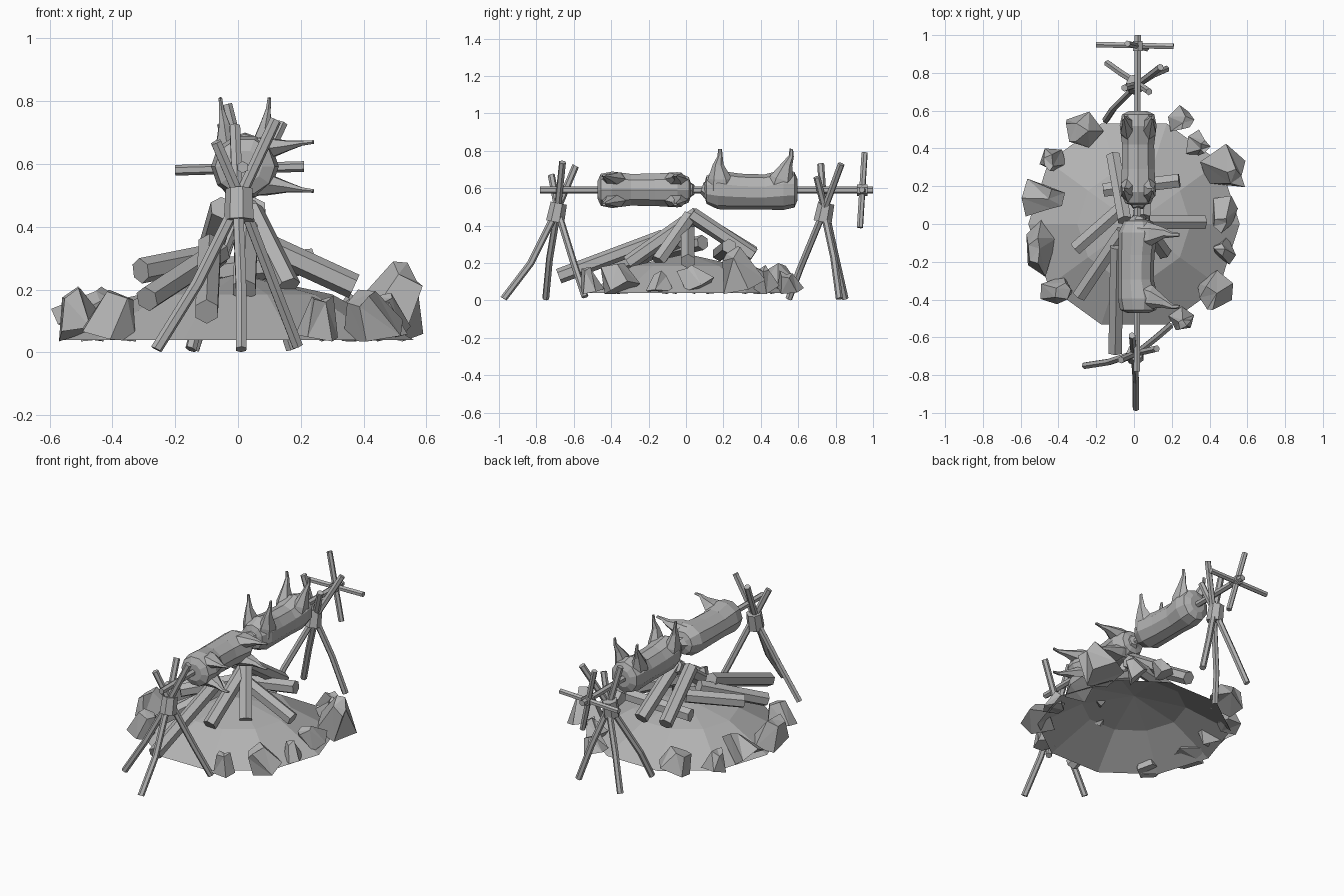
import bpy, bmesh, math, random
from mathutils import Euler, Vector

if "Cube" in bpy.data.objects:
    bpy.data.objects.remove(bpy.data.objects["Cube"], do_unlink=True)

grey = bpy.data.materials.new("plain grey")
grey.use_nodes = True
colour = (0.45, 0.45, 0.45, 1)
grey.diffuse_color = colour
grey.node_tree.nodes["Principled BSDF"].inputs["Base Color"].default_value = colour


def finish(name, bm):
    bmesh.ops.recalc_face_normals(bm, faces=bm.faces)
    mesh = bpy.data.meshes.new(name)
    bm.to_mesh(mesh)
    bm.free()
    mesh.materials.append(grey)
    obj = bpy.data.objects.new(name, mesh)
    bpy.context.collection.objects.link(obj)


def loft(name, points, radii, sides=6, up=(0, 0, 1), squash=1.0):
    """Faceted tube through points; squash scales the width across 'up'."""
    points = [Vector(p) for p in points]
    axis = (points[-1] - points[0]).normalized()
    side = axis.cross(Vector(up))
    if side.length < 0.1:
        side = axis.cross(Vector((1, 0, 0)))
    side.normalize()
    top = side.cross(axis)
    bm = bmesh.new()
    rings = []
    for p, r in zip(points, radii):
        ring = []
        for i in range(sides):
            a = math.tau * (i + 0.5) / sides
            ring.append(bm.verts.new(p + side * (math.cos(a) * r * squash) + top * (math.sin(a) * r)))
        rings.append(ring)
    for a, b in zip(rings, rings[1:]):
        for i in range(sides):
            j = (i + 1) % sides
            bm.faces.new((a[i], a[j], b[j], b[i]))
    bm.faces.new(rings[0])
    bm.faces.new(rings[-1])
    finish(name, bm)


def stick(name, points, radius=0.019, sides=6):
    loft(name, points, [radius] * len(points), sides)


# Hollow ash mound, open below
bm = bmesh.new()
rings = []
for radius, z in ((0.56, 0.04), (0.3, 0.185)):
    rings.append([bm.verts.new((radius * math.cos(math.tau * i / 10),
                                radius * math.sin(math.tau * i / 10), z))
                  for i in range(10)])
peak = bm.verts.new((0, 0, 0.25))
for i in range(10):
    j = (i + 1) % 10
    bm.faces.new((rings[0][i], rings[0][j], rings[1][j], rings[1][i]))
    bm.faces.new((rings[1][i], rings[1][j], peak))
finish("ash_mound", bm)


def stone(x, y, half_x, half_y, height):
    """Angular boulder fitted into a box that stands on the rim."""
    bm = bmesh.new()
    bmesh.ops.create_cone(bm, cap_ends=True, segments=5, radius1=1.0, radius2=0.5, depth=1.5)
    spin = Euler([random.uniform(-0.6, 0.6), random.uniform(-0.6, 0.6), random.uniform(0, 6)])
    for v in bm.verts:
        v.co += Vector([random.uniform(-0.2, 0.2) for _ in range(3)])
        v.co.rotate(spin)
    for axis, low, high in ((0, x - half_x, x + half_x), (1, y - half_y, y + half_y),
                            (2, 0.035, height)):
        values = [v.co[axis] for v in bm.verts]
        least, span = min(values), max(values) - min(values)
        for v in bm.verts:
            v.co[axis] = low + (v.co[axis] - least) / span * (high - low)
    bmesh.ops.triangulate(bm, faces=bm.faces[:])
    finish("stone", bm)


# Ring of stones: x, y, half width, half depth, top
random.seed(3)
for size in [(-0.26, 0.5, 0.1, 0.095, 0.2), (-0.43, 0.34, 0.07, 0.06, 0.17),
             (-0.48, 0.14, 0.115, 0.1, 0.21), (-0.49, -0.13, 0.08, 0.15, 0.21),
             (-0.41, -0.35, 0.085, 0.075, 0.2), (0.25, 0.56, 0.07, 0.07, 0.16),
             (0.34, 0.43, 0.065, 0.07, 0.19), (0.47, 0.31, 0.12, 0.115, 0.29),
             (0.48, 0.05, 0.07, 0.1, 0.19), (0.48, -0.14, 0.06, 0.075, 0.16),
             (0.43, -0.35, 0.095, 0.105, 0.2), (0.25, -0.5, 0.068, 0.062, 0.18)]:
    stone(*size)

# Stacked firewood: outer end, inner end
logs = [((-0.1, -0.68, 0.13), (-0.09, -0.12, 0.34)),
        ((-0.11, 0.36, 0.25), (-0.05, 0.02, 0.46)),
        ((0.06, 0.36, 0.24), (0.05, 0.03, 0.46)),
        ((-0.31, -0.13, 0.26), (-0.06, 0.09, 0.31)),
        ((-0.29, -0.38, 0.17), (-0.06, -0.04, 0.32)),
        ((0.02, -0.31, 0.2), (0.03, 0.06, 0.46)),
        ((0.16, -0.15, 0.21), (0.04, 0.02, 0.45)),
        ((0.37, 0.01, 0.21), (0.0, 0.01, 0.38)),
        ((0.24, 0.23, 0.29), (-0.16, 0.18, 0.25))]
for outer, inner in logs:
    stick("fire_log", (outer, inner), 0.041)

# Tripods holding the spit: foot, bend, knot, tip
front_legs = [((0.01, -0.975, 0.01), (0.01, -0.83, 0.2), (0, -0.7, 0.46), (-0.01, -0.59, 0.72)),
              ((-0.26, -0.75, 0.01), (-0.13, -0.73, 0.22), (-0.01, -0.69, 0.46), (0.12, -0.66, 0.74)),
              ((0.19, -0.54, 0.02), (0.12, -0.6, 0.2), (0.02, -0.68, 0.46), (-0.07, -0.72, 0.67))]
back_legs = [((-0.15, 0.55, 0.01), (-0.11, 0.61, 0.17), (0.01, 0.73, 0.46), (0.14, 0.83, 0.73)),
             ((-0.14, 0.85, 0.01), (-0.07, 0.8, 0.23), (0.01, 0.75, 0.46), (0.08, 0.7, 0.66)),
             ((0.17, 0.82, 0.01), (0.1, 0.79, 0.23), (0.02, 0.74, 0.46), (-0.05, 0.72, 0.73))]
for end, legs, y in (("front", front_legs, -0.69), ("back", back_legs, 0.74)):
    for path in legs:
        stick(end + "_tripod_leg", path)
    loft(end + "_tripod_binding", ((0.005, y - 0.01, 0.42), (0.005, y + 0.01, 0.52)),
         (0.05, 0.045), 7)

# Spit rod with its cross handle
stick("spit_rod", ((0.015, -0.78, 0.59), (0.02, 1.0, 0.59)))
stick("handle_bar", ((-0.2, 0.95, 0.58), (0.21, 0.94, 0.592)), 0.017)
stick("handle_bar", ((0.065, 0.93, 0.39), (-0.035, 0.955, 0.79)), 0.017)
stick("handle_hub", ((0.02, 0.915, 0.59), (0.02, 0.97, 0.59)), 0.03)


def roast(name, y, up, flip):
    """Animal around the spit, feet pointing along up."""
    centre = Vector((0.022, y, 0.592))
    up = Vector(up)
    across = up.cross(Vector((0, 1, 0)))

    def at(along, lateral, height):
        return centre + Vector((0, along * flip, 0)) + across * lateral + up * height

    # along, radius, shift towards the feet
    profile = [(-0.25, 0.04, 0), (-0.24, 0.075, 0), (-0.18, 0.104, 0), (-0.06, 0.096, -0.01),
               (0.07, 0.094, -0.012), (0.17, 0.108, 0), (0.23, 0.095, 0), (0.247, 0.055, 0)]
    loft(name + "_body", [at(a, 0, h) for a, r, h in profile], [r for a, r, h in profile],
         10, up, 0.95)
    for lateral in (-1, 1):
        # fore leg stands straight, hind leg leans outward
        for label, base, knee, foot in (("fore", -0.165, -0.178, -0.168), ("hind", 0.15, 0.19, 0.213)):
            loft(name + "_" + label + "_leg",
                 [at(base, lateral * 0.045, 0.0), at((base * 2 + knee) / 3, lateral * 0.056, 0.06),
                  at(knee, lateral * 0.066, 0.135), at(foot, lateral * 0.074, 0.18),
                  at(foot, lateral * 0.078, 0.218)],
                 (0.076, 0.064, 0.029, 0.014, 0.01), 6, (0, 1, 0), 0.65)
    # neck stump
    loft(name + "_neck", [at(-0.23, 0, 0), at(-0.265, 0, 0.01)], (0.055, 0.03), 6, up)


roast("front_roast", -0.225, (1, 0, 0), -1)
roast("back_roast", 0.35, (0, 0, 1), 1)
